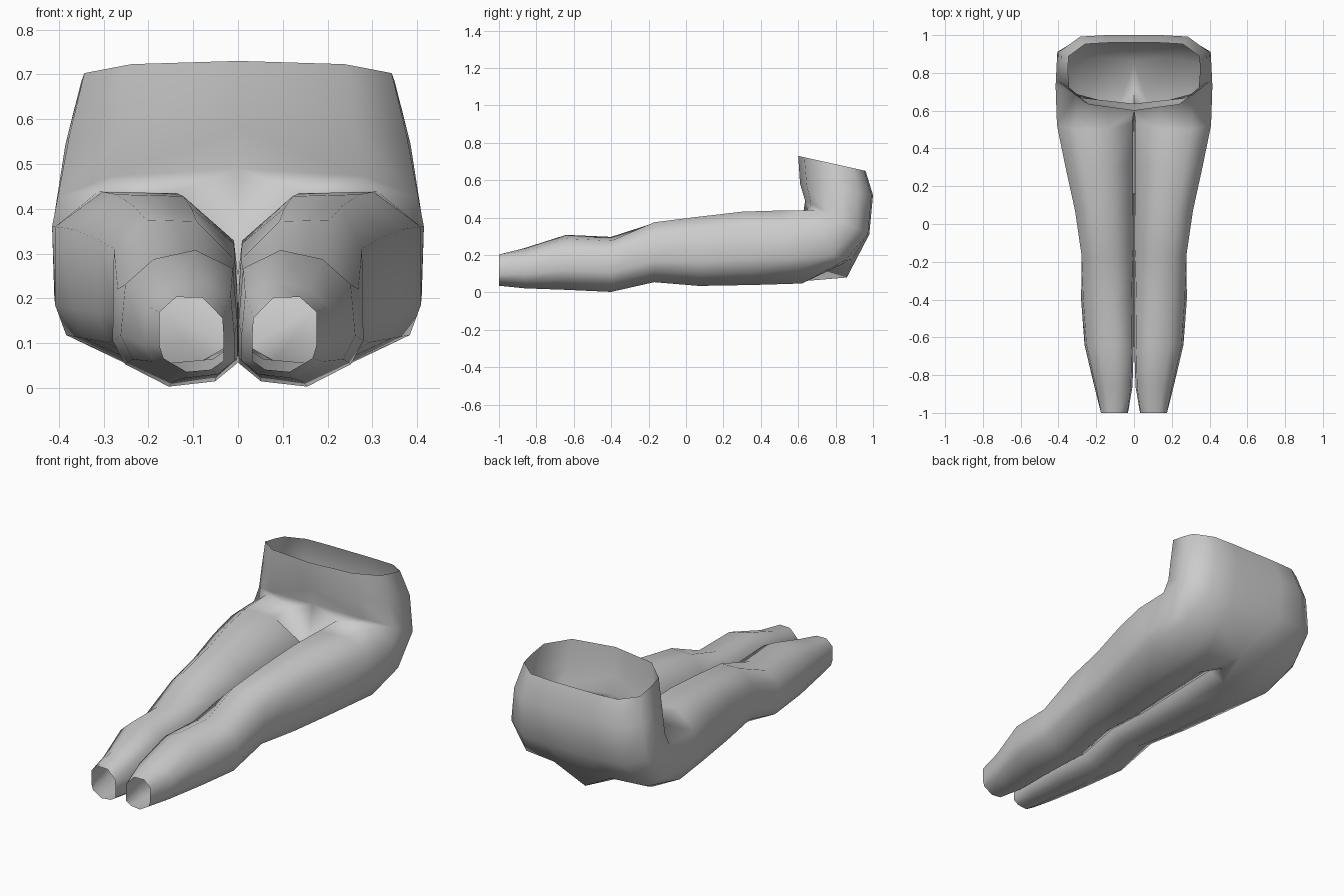
import bpy
import bmesh

cube = bpy.data.objects.get("Cube")
if cube:
    bpy.data.objects.remove(cube, do_unlink=True)


def make_material(name, colour):
    material = bpy.data.materials.new(name)
    material.use_nodes = True
    material.diffuse_color = colour
    shader = next(n for n in material.node_tree.nodes if n.type == "BSDF_PRINCIPLED")
    shader.inputs["Base Color"].default_value = colour
    return material


# Half outline of the waist: across from the centre, then front to back
WAIST_SHAPE = [(0, 0), (.68, .09), (.98, .34), (1, .58),
               (.99, .8), (.74, .98), (.38, 1), (0, 1)]

# Outlines of a trouser leg: inside to outside, then bottom to top
THIGH_SHAPE = [(.02, .72), (.33, .99), (.74, 1), (1, .8), (1, .35),
               (.94, .18), (.58, 0), (.2, .03), (0, .15), (0, .45)]
SHIN_SHAPE = [(.04, .86), (.36, 1), (.72, .93), (.96, .74), (1, .35),
              (.9, .17), (.55, 0), (.18, .04), (0, .18), (0, .45)]


def waist_ring(width, front, back, z_front, z_back):
    return [(u * width, front + v * (back - front), z_front + v * (z_back - z_front))
            for u, v in WAIST_SHAPE]


def leg_ring(shape, y, slant, inner, outer, bottom, top):
    return [(inner + u * (outer - inner), y + slant * (1 - v), bottom + v * (top - bottom))
            for u, v in shape]


def loft(bm, first, second, count, closed):
    for i in range(count if closed else count - 1):
        j = (i + 1) % count
        bm.faces.new((first[i], first[j], second[j], second[i]))


# Waistband down to the fold of the lap
waist_rings = [
    waist_ring(.35, .6, .96, .73, .65),
    waist_ring(.385, .61, 1, .58, .52),
    waist_ring(.41, .637, .98, .49, .31),
]

# Hip opening, with the crotch seam lying on the centre line
hip_ring = [(0, .6, .25), (.14, .645, .435), (.31, .69, .44), (.415, .73, .36),
            (.41, .78, .2), (.36, .85, .17), (.17, .885, .175),
            (0, .86, .08), (0, .72, .07), (0, .61, .15)]

# Thigh, knee, shin and cuff
leg_rings = [
    leg_ring(THIGH_SHAPE, .5, .12, .001, .408, .048, .438),
    leg_ring(THIGH_SHAPE, .3, .06, .002, .365, .04, .432),
    leg_ring(THIGH_SHAPE, .07, 0, .001, .312, .035, .405),
    leg_ring(THIGH_SHAPE, -.17, 0, .001, .277, .055, .375),
    leg_ring(SHIN_SHAPE, -.4, 0, .001, .28, .003, .297),
    leg_ring(SHIN_SHAPE, -.64, 0, .001, .262, .014, .308),
    leg_ring(SHIN_SHAPE, -.86, 0, .008, .21, .022, .238),
    leg_ring(THIGH_SHAPE, -1, 0, .032, .175, .036, .203),
]

# One half of the garment, with the hip joining waist and leg
bm = bmesh.new()
upper = [[bm.verts.new(p) for p in ring] for ring in waist_rings]
lower = [[bm.verts.new(p) for p in ring] for ring in [hip_ring] + leg_rings]
for first, second in zip(upper, upper[1:] + lower[:1]):
    loft(bm, first, second, len(WAIST_SHAPE), False)
for first, second in zip(lower, lower[1:]):
    loft(bm, first, second, len(THIGH_SHAPE), True)
bmesh.ops.recalc_face_normals(bm, faces=bm.faces)
# The open shell must face outward at the side
outer_face = max(bm.faces, key=lambda f: f.calc_center_median().x)
if outer_face.normal.x < 0:
    bmesh.ops.reverse_faces(bm, faces=bm.faces)
for face in bm.faces:
    face.smooth = True

mesh = bpy.data.meshes.new("seated_trousers")
bm.to_mesh(mesh)
bm.free()
mesh.materials.append(make_material("light grey cloth", (.6, .6, .6, 1)))
trousers = bpy.data.objects.new("seated_trousers", mesh)
bpy.context.collection.objects.link(trousers)

# Mirror to the other leg, welding only the centre seam
mirror = trousers.modifiers.new("mirror", "MIRROR")
mirror.use_axis[0] = True
mirror.use_mirror_merge = True
mirror.merge_threshold = .0005
